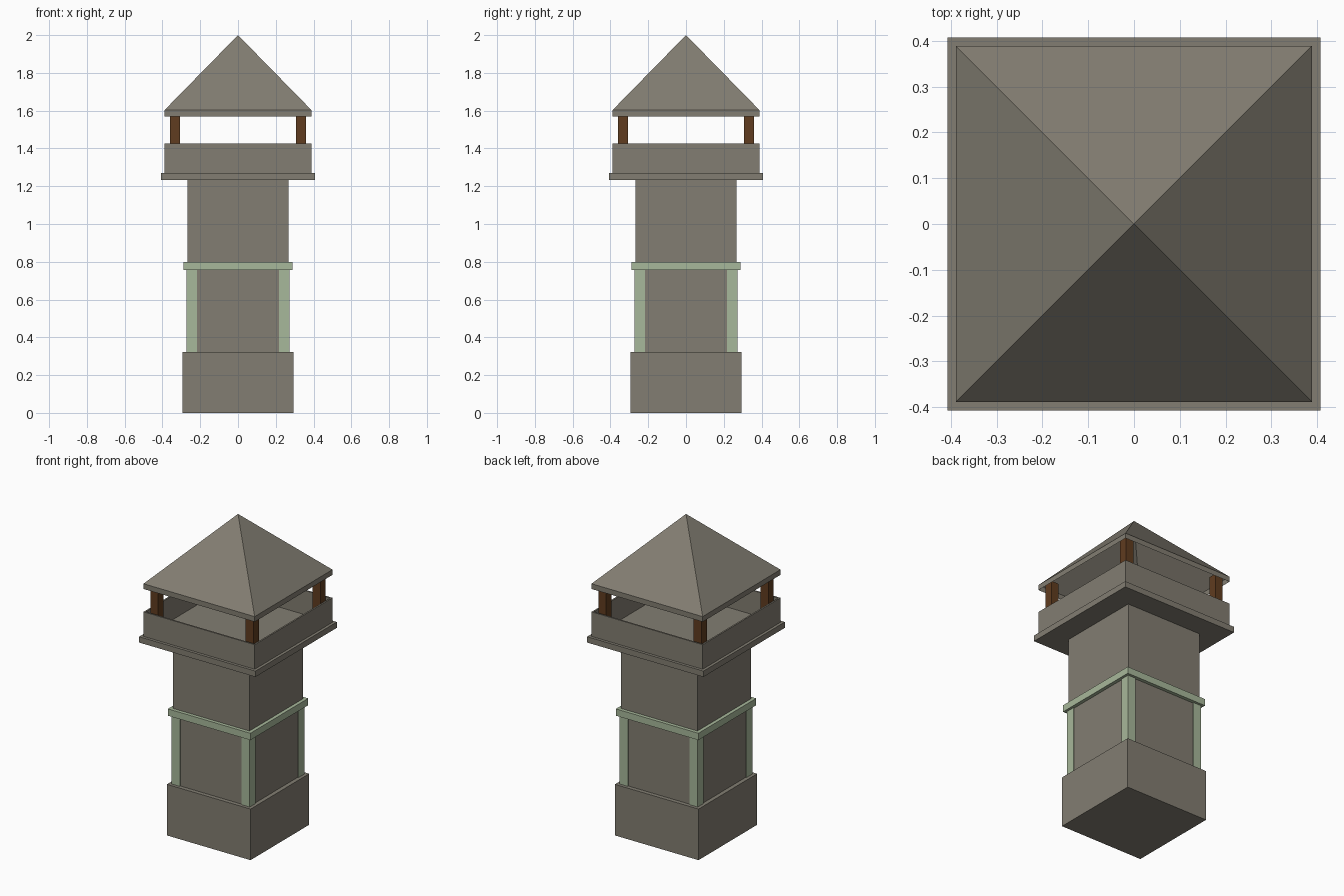
import bpy, bmesh

if "Cube" in bpy.data.objects:
    bpy.data.objects.remove(bpy.data.objects["Cube"])


def material(name, rgb):
    m = bpy.data.materials.new(name)
    m.diffuse_color = (*rgb, 1.0)
    m.use_nodes = True
    m.node_tree.nodes["Principled BSDF"].inputs["Base Color"].default_value = m.diffuse_color
    return m


STONE = material("warm_grey_stone", (0.225, 0.207, 0.168))
GREEN = material("sage_green_trim", (0.39, 0.48, 0.325))
WOOD = material("dark_brown_wood", (0.115, 0.045, 0.014))


def finish(name, bm, mat):
    bmesh.ops.recalc_face_normals(bm, faces=bm.faces)
    me = bpy.data.meshes.new(name)
    bm.to_mesh(me)
    bm.free()
    me.materials.append(mat)
    ob = bpy.data.objects.new(name, me)
    bpy.context.collection.objects.link(ob)
    return ob


def lathe_square(name, profile, mat, cap_start=True, cap_end=True):
    """Sweep (half width, height) points around a square; width 0 is a tip."""
    bm = bmesh.new()
    rings = []
    for h, z in profile:
        corners = [(0, 0)] if h == 0 else [(-h, -h), (h, -h), (h, h), (-h, h)]
        rings.append([bm.verts.new((x, y, z)) for x, y in corners])
    for a, b in zip(rings, rings[1:]):
        for i in range(4):
            j = (i + 1) % 4
            if len(b) == 1:
                bm.faces.new((a[i], a[j], b[0]))
            else:
                bm.faces.new((a[i], a[j], b[j], b[i]))
    if cap_start:
        bm.faces.new(rings[0])
    if cap_end and len(rings[-1]) == 4:
        bm.faces.new(rings[-1])
    return finish(name, bm, mat)


def corner_posts(name, inner, outer, z0, z1, mat):
    """Four square posts, one at each corner."""
    c, w = (inner + outer) / 2, outer - inner
    for sx, side in ((-1, "left"), (1, "right")):
        for sy, end in ((-1, "front"), (1, "back")):
            bm = bmesh.new()
            bmesh.ops.create_cube(bm, size=1)
            for v in bm.verts:
                v.co = (v.co.x * w + sx * c, v.co.y * w + sy * c,
                        z0 + (v.co.z + 0.5) * (z1 - z0))
            finish(f"{name}_{end}_{side}", bm, mat)


# Plinth and shaft
lathe_square("plinth", [(0.293, 0), (0.293, 0.323)], STONE)
lathe_square("shaft", [(0.267, 0.323), (0.267, 1.233)], STONE)

# Green corner trim and band
corner_posts("corner_trim", 0.216, 0.273, 0.323, 0.757, GREEN)
lathe_square("trim_band", [(0.289, 0.757), (0.289, 0.80)], GREEN)

# Lookout ledge, with a thin parapet open at the top
lathe_square("ledge", [(0.407, 1.233), (0.407, 1.27)], STONE)
lathe_square("parapet", [(0.389, 1.27), (0.389, 1.425), (0.379, 1.425),
                         (0.379, 1.272)], STONE)

# Wooden posts carrying the roof
corner_posts("roof_post", 0.307, 0.361, 1.27, 1.605, WOOD)

# Hollow pyramid roof with a short vertical edge
lathe_square("roof", [(0.389, 1.57), (0.389, 1.603), (0, 2.0)], STONE,
             cap_start=False)
